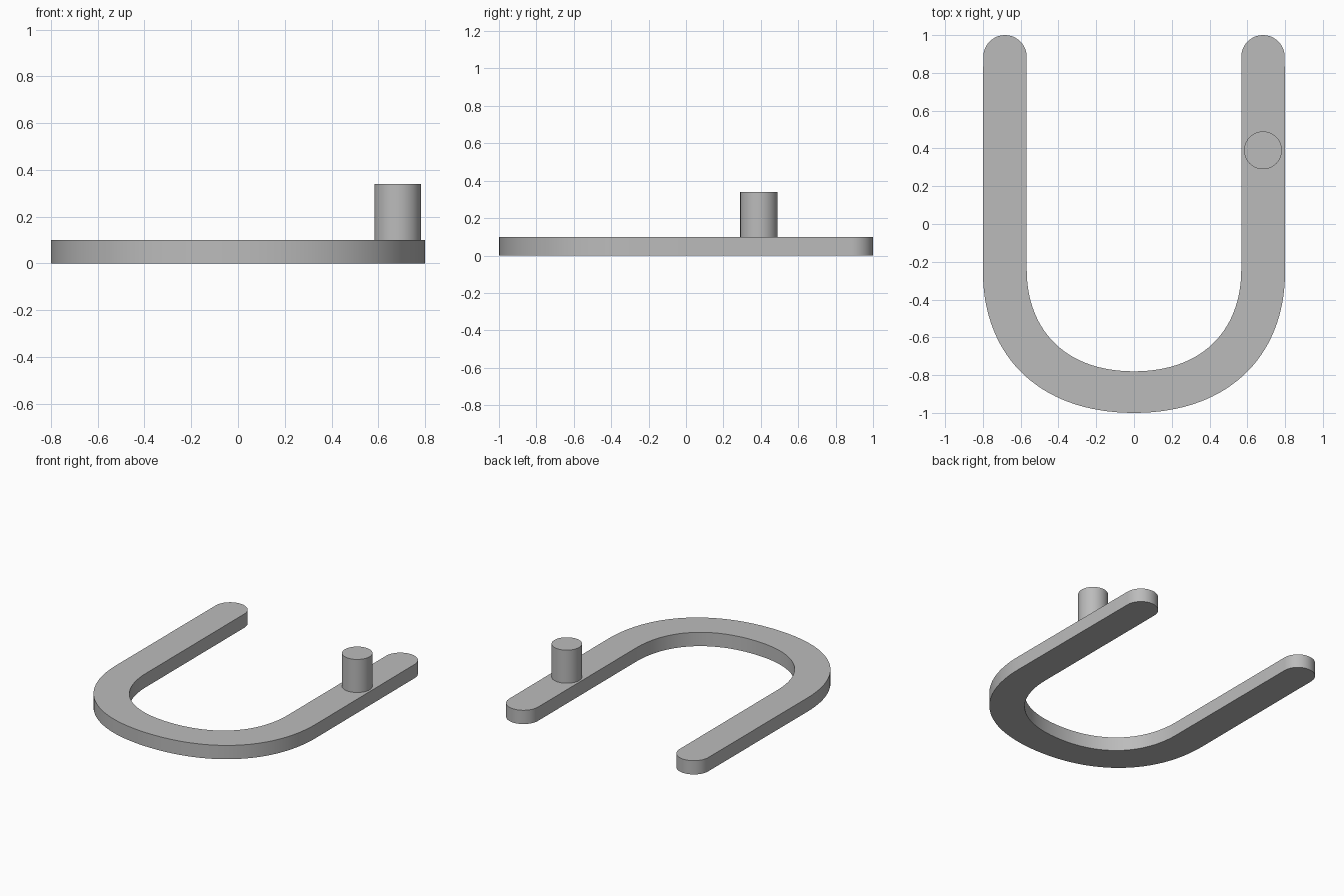
import bpy, bmesh
from math import cos, sin, pi
from mathutils import Vector
from mathutils.geometry import interpolate_bezier

if "Cube" in bpy.data.objects:
    bpy.data.objects.remove(bpy.data.objects["Cube"], do_unlink=True)

THICK = 0.10
ARM_X, ARM_R = 0.683, 0.115   # arm centre line and half width

grey = bpy.data.materials.new("neutral_grey")
grey.use_nodes = True
colour = (0.5, 0.5, 0.5, 1)
grey.diffuse_color = colour
grey.node_tree.nodes["Principled BSDF"].inputs["Base Color"].default_value = colour


def finish(obj):
    obj.data.materials.append(grey)
    bpy.ops.object.select_all(action='DESELECT')
    obj.select_set(True)
    bpy.context.view_layer.objects.active = obj
    bpy.ops.object.shade_smooth_by_angle(angle=pi / 6)


def bend(half_width, start, end, handle_x, handle_y):
    """Quarter bend from the middle of the U up to the straight arm."""
    points = [(0, end), (handle_x, end), (half_width, handle_y), (half_width, start)]
    return interpolate_bezier(*[Vector((x, y, 0)) for x, y in points], 32)


def mirrored(points):
    return [Vector((-p.x, p.y, 0)) for p in reversed(points)]


# U-shaped bar: half outline, mirrored across x, then extruded
outer = bend(0.80, -0.25, -1.0, 0.50, -0.70)
inner = bend(0.568, -0.24, -0.78, 0.365, -0.56)
tip = [Vector((ARM_X + ARM_R * cos(pi * i / 24), 1 - ARM_R + ARM_R * sin(pi * i / 24), 0))
       for i in range(25)]
half = outer + tip + inner[::-1]
outline = half + mirrored(half)[1:-1]

bm = bmesh.new()
base = bm.faces.new([bm.verts.new(p) for p in outline])
result = bmesh.ops.extrude_face_region(bm, geom=[base], use_keep_orig=True)
top = [v for v in result["geom"] if isinstance(v, bmesh.types.BMVert)]
bmesh.ops.translate(bm, verts=top, vec=(0, 0, THICK))
bmesh.ops.recalc_face_normals(bm, faces=bm.faces)
mesh = bpy.data.meshes.new("u_bar")
bm.to_mesh(mesh)
bm.free()
u_bar = bpy.data.objects.new("u_bar", mesh)
bpy.context.collection.objects.link(u_bar)
finish(u_bar)

# Upright pin on the left arm
bottom, height = THICK - 0.01, 0.25
bpy.ops.mesh.primitive_cylinder_add(vertices=64, radius=0.10, depth=height,
                                    location=(ARM_X, 0.39, bottom + height / 2))
pin = bpy.context.object
pin.name = "upright_pin"
finish(pin)
